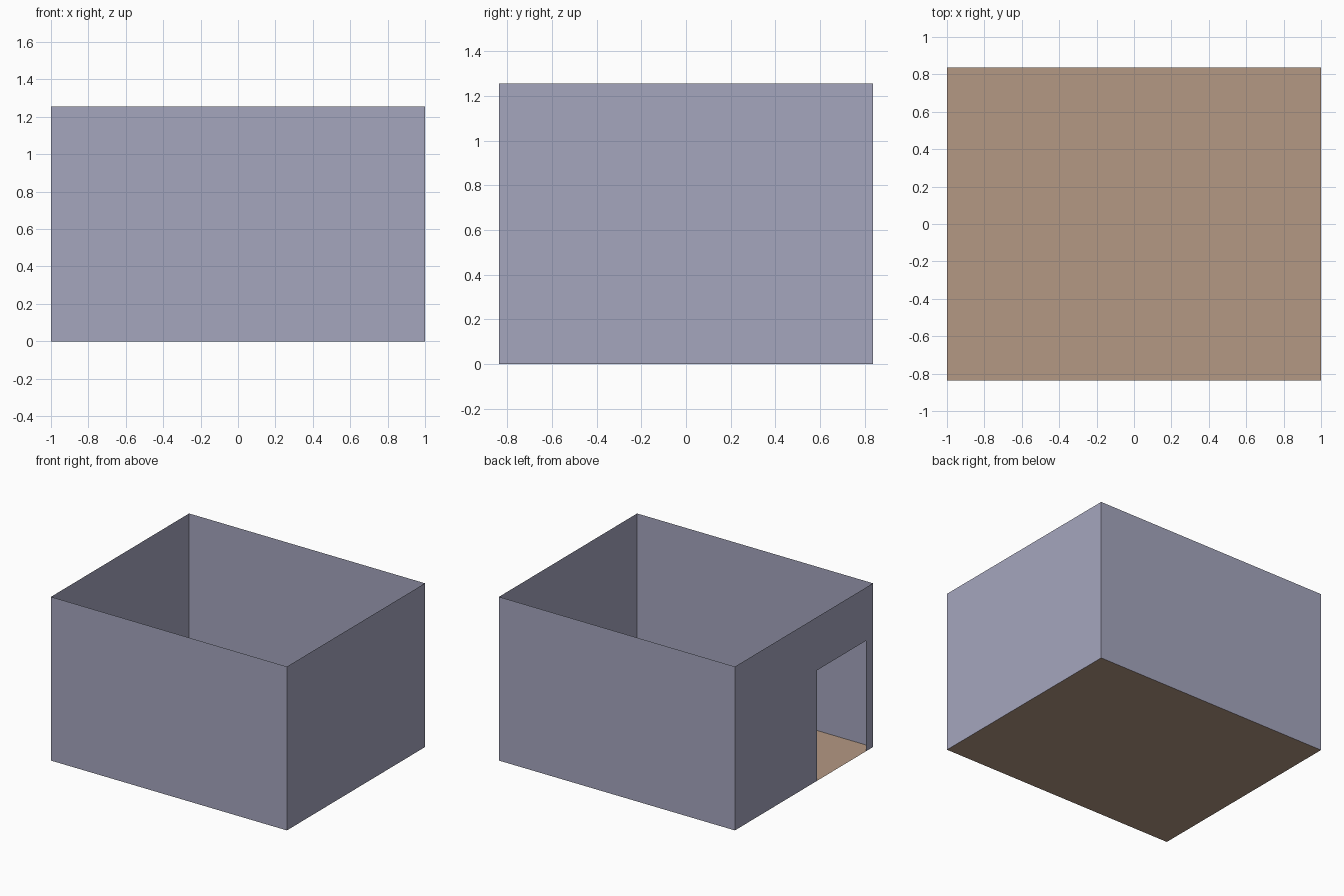
import bpy

if "Cube" in bpy.data.objects:
    bpy.data.objects.remove(bpy.data.objects["Cube"])

W, D, H = 1.0, 0.836, 1.255           # half width, half depth, wall height
DOOR_Y0, DOOR_Y1, DOOR_H = -0.75, -0.158, 0.847


def material(name, rgb):
    m = bpy.data.materials.new(name)
    m.diffuse_color = (*rgb, 1.0)
    m.use_nodes = True
    m.node_tree.nodes["Principled BSDF"].inputs["Base Color"].default_value = m.diffuse_color
    return m


wall_mat = material("grey_blue_wall", (0.376, 0.381, 0.515))
floor_mat = material("tan_floor", (0.456, 0.314, 0.227))


def sheet(name, points, mat):
    """One flat, single-polygon panel."""
    mesh = bpy.data.meshes.new(name)
    mesh.from_pydata(points, [], [list(range(len(points)))])
    mesh.materials.append(mat)
    obj = bpy.data.objects.new(name, mesh)
    bpy.context.collection.objects.link(obj)
    return obj


def wall(name, a, b):
    """Thin upright wall between two plan points."""
    return sheet(name, [(*a, 0), (*b, 0), (*b, H), (*a, H)], wall_mat)


# Floor
sheet("floor", [(-W, -D, 0), (W, -D, 0), (W, D, 0), (-W, D, 0)], floor_mat)

# Plain walls
wall("front_wall", (-W, -D), (W, -D))
wall("right_wall", (W, -D), (W, D))
wall("back_wall", (W, D), (-W, D))

# Left wall outlined around its doorway
outline = [(D, 0), (DOOR_Y1, 0), (DOOR_Y1, DOOR_H), (DOOR_Y0, DOOR_H),
           (DOOR_Y0, 0), (-D, 0), (-D, H), (D, H)]
sheet("left_wall_with_doorway", [(-W, y, z) for y, z in outline], wall_mat)
